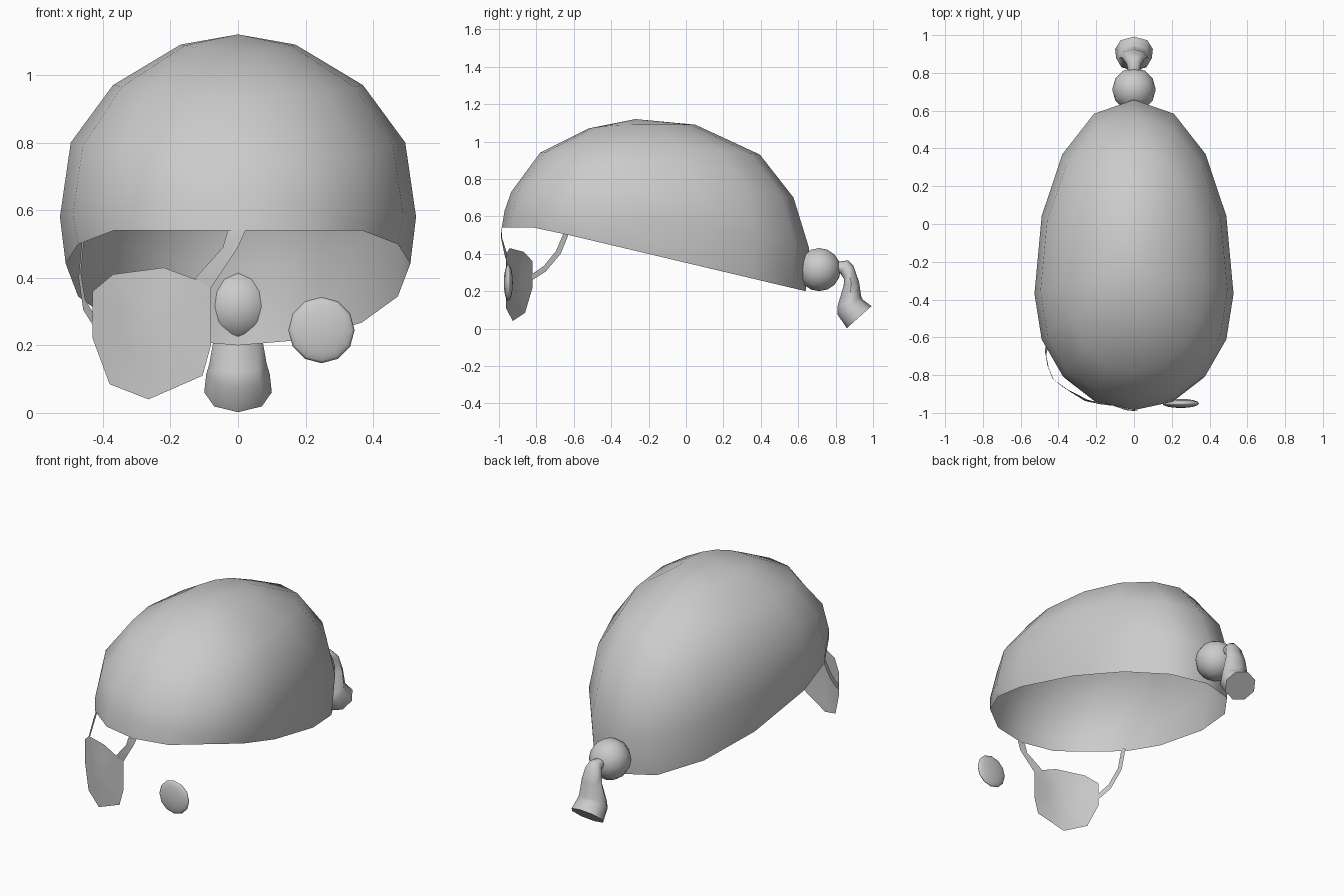
import bpy, bmesh
from math import sin, cos, pi
from mathutils import Vector

if "Cube" in bpy.data.objects:
    bpy.data.objects.remove(bpy.data.objects["Cube"])


def make(name, verts, faces, smooth=True):
    me = bpy.data.meshes.new(name)
    me.from_pydata([tuple(v) for v in verts], [], faces)
    bm = bmesh.new()
    bm.from_mesh(me)
    bmesh.ops.recalc_face_normals(bm, faces=bm.faces)
    bm.to_mesh(me)
    bm.free()
    for p in me.polygons:
        p.use_smooth = smooth
    ob = bpy.data.objects.new(name, me)
    bpy.context.collection.objects.link(ob)
    return ob


def bridge(n, rings):
    return [(r * n + i, r * n + (i + 1) % n, (r + 1) * n + (i + 1) % n, (r + 1) * n + i)
            for r in range(rings - 1) for i in range(n)]


def ball(name, loc, scale, seg=12, rings=8):
    bpy.ops.mesh.primitive_uv_sphere_add(segments=seg, ring_count=rings, radius=1, location=loc)
    ob = bpy.context.object
    ob.name = name
    ob.scale = scale
    bpy.ops.object.shade_smooth()
    return ob


def ribbon(name, pairs):
    verts = [p for pair in pairs for p in pair]
    return make(name, verts, [(2 * i, 2 * i + 1, 2 * i + 3, 2 * i + 2) for i in range(len(pairs) - 1)])


# head cloth: egg-shaped rings (front y, z; widest y, z, half width; back y, z)
N = 16
levels = [
    (-0.985, 0.54, -0.38, 0.44, 0.510, 0.640, 0.20),
    (-0.970, 0.63, -0.37, 0.58, 0.527, 0.658, 0.43),
    (-0.935, 0.73, -0.35, 0.80, 0.495, 0.575, 0.70),
    (-0.780, 0.94, -0.31, 0.97, 0.370, 0.395, 0.93),
    (-0.520, 1.07, -0.28, 1.09, 0.170, 0.050, 1.09),
]
verts = []
for k, (yf, zf, yw, zw, hw, yb, zb) in enumerate(levels):
    for i in range(N):
        a = 2 * pi * i / N
        s, c = sin(a), cos(a)
        ye, ze = (yb, zb) if c > 0 else (yf, zf)
        x = hw * (1 if s > 0 else -1) * abs(s) ** 0.95
        y = yw + (ye - yw) * abs(c) ** 0.95
        z = zw + (ze - zw) * c * c
        if k == 0:  # level brow, then a straight slope to the nape
            z = min(0.54, 0.47 - (y + 0.5) * 0.237)
        verts.append((x, y, z))
faces = bridge(N, len(levels))
verts.append((0, -0.27, 1.12))
base = (len(levels) - 1) * N
faces += [(base + i, base + (i + 1) % N, len(verts) - 1) for i in range(N)]
make("head_cloth", verts, faces)

# knot at the nape
ball("knot", (0, 0.712, 0.315), (0.115, 0.115, 0.115))

# hanging cloth tail: each ring spans an outer and an inner (y, z) point
M = 8
spans = [
    ((0.80, 0.355), (0.79, 0.30), 0.030),
    ((0.865, 0.365), (0.825, 0.295), 0.038),
    ((0.895, 0.335), (0.845, 0.265), 0.055),
    ((0.925, 0.25), (0.843, 0.23), 0.068),
    ((0.937, 0.17), (0.81, 0.12), 0.085),
    ((0.945, 0.155), (0.81, 0.075), 0.094),
    ((0.992, 0.12), (0.86, 0.002), 0.100),
]
verts = []
for (y1, z1), (y2, z2), rx in spans:
    for i in range(M):
        a = 2 * pi * i / M
        t = (1 - cos(a)) / 2
        verts.append((rx * sin(a), y1 + (y2 - y1) * t, z1 + (z2 - z1) * t))
faces = bridge(M, len(spans))
faces += [tuple(range(M)), tuple(range((len(spans) - 1) * M, len(spans) * M))]
tail = make("cloth_tail", verts, faces)
bpy.ops.object.select_all(action='DESELECT')
tail.select_set(True)
bpy.context.view_layer.objects.active = tail
bpy.ops.object.shade_smooth_by_angle(angle=1.0)


# eye patch: thin plate curved around the face
def bend(x):
    return -0.962 + 1.3 * (x + 0.1) ** 2


outline = [(-0.43, 0.36), (-0.37, 0.41), (-0.22, 0.43), (-0.125, 0.395), (-0.08, 0.37),
           (-0.08, 0.20), (-0.105, 0.11), (-0.265, 0.04), (-0.38, 0.085), (-0.43, 0.22)]
verts = [(-0.26, bend(-0.26) - 0.008, 0.25)]
for t in (0.5, 1):
    for x, z in outline:
        px = -0.26 + (x + 0.26) * t
        verts.append((px, bend(px), 0.25 + (z - 0.25) * t))
K = len(outline)
faces = [(0, 1 + i, 1 + (i + 1) % K) for i in range(K)]
faces += [tuple(1 + j for j in f) for f in bridge(K, 2)]
make("eye_patch", verts, faces)

# straps from the patch up under the cloth
ribbon("brow_strap", [
    ((-0.130, -0.955, 0.395), (-0.08, -0.965, 0.37)),
    ((-0.045, -0.985, 0.49), (0.0, -0.99, 0.49)),
    ((-0.030, -0.985, 0.54), (0.022, -0.985, 0.54)),
])
ribbon("side_strap", [
    ((-0.425, -0.825, 0.29), (-0.43, -0.82, 0.26)),
    ((-0.452, -0.76, 0.335), (-0.458, -0.75, 0.305)),
    ((-0.465, -0.695, 0.415), (-0.472, -0.67, 0.40)),
    ((-0.455, -0.65, 0.52), (-0.462, -0.625, 0.51)),
])

# eye: flattened disc
eye = ball("eye_disc", (0.247, -0.95, 0.245), (0.098, 0.098, 0.024))
eye.rotation_euler = (pi / 2, 0, 0)
